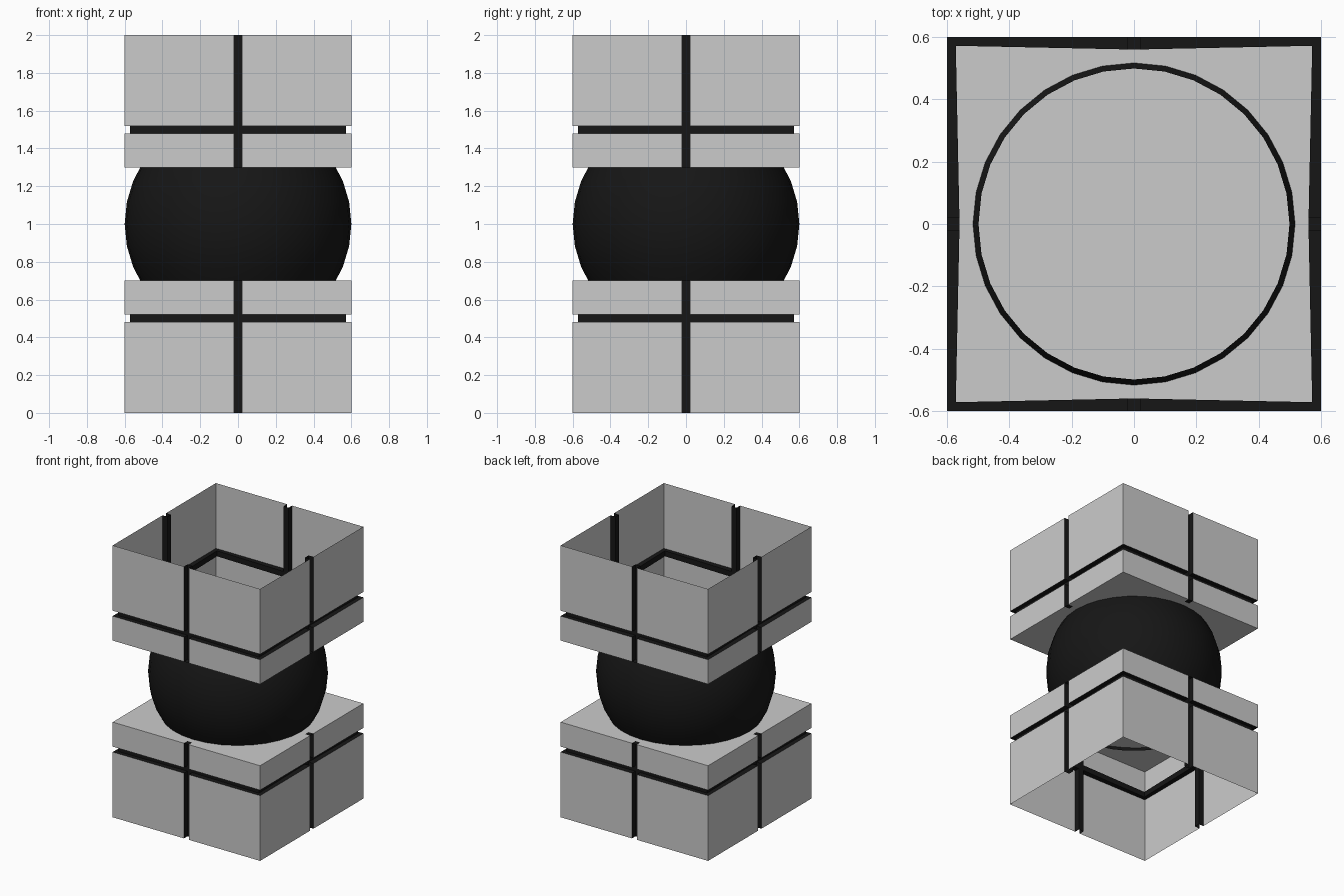
import bpy, bmesh, math
from mathutils import Matrix

if "Cube" in bpy.data.objects:
    bpy.data.objects.remove(bpy.data.objects["Cube"])

black = bpy.data.materials.new("black")
black.diffuse_color = (0.008, 0.008, 0.008, 1)
black.use_nodes = True
black.node_tree.nodes["Principled BSDF"].inputs["Base Color"].default_value = black.diffuse_color

O, M, C, H = 0.6, 0.56, 0.5717, 0.02     # wall, groove back, groove corner, half groove width
Z0, Z1, Z2, Z3 = 0.3, 0.48, 0.52, 1.0    # heights measured from the middle of the model


def finish(bm, name, mat=None, mirror=False):
    bmesh.ops.remove_doubles(bm, verts=bm.verts, dist=1e-4)
    bmesh.ops.recalc_face_normals(bm, faces=bm.faces)
    me = bpy.data.meshes.new(name)
    bm.to_mesh(me)
    bm.free()
    ob = bpy.data.objects.new(name, me)
    ob.location.z = 1
    bpy.context.collection.objects.link(ob)
    if mat:
        me.materials.append(mat)
    if mirror:
        mod = ob.modifiers.new("mirror", 'MIRROR')
        mod.use_axis = (False, False, True)
        mod.use_mirror_merge = False
    return ob


def face(bm, rot, pts):
    bm.faces.new([bm.verts.new(rot @ Matrix.Translation(p).translation) for p in pts])


def wall(bm, rot, a, b, z0, z1):
    face(bm, rot, [(*a, z0), (*b, z0), (*b, z1), (*a, z1)])


shell, groove = bmesh.new(), bmesh.new()
floor = []
for k in range(4):
    rot = Matrix.Rotation(k * math.pi / 2, 3, 'Z')
    # vertical groove back and its end at the closed face
    wall(groove, rot, (-H, -M), (H, -M), Z0, Z3)
    face(groove, rot, [(-H, -O, Z0), (H, -O, Z0), (H, -M, Z0), (-H, -M, Z0)])
    for s in (-1, 1):
        # grey panels and groove sides below and above the horizontal groove
        for z0, z1 in ((Z0, Z1), (Z2, Z3)):
            wall(shell, rot, (s * O, -O), (s * H, -O), z0, z1)
            wall(groove, rot, (s * H, -O), (s * H, -M), z0, z1)
        # horizontal groove back and ledges
        wall(groove, rot, (s * C, -C), (s * H, -M), Z1, Z2)
        for z in (Z1, Z2):
            face(groove, rot, [(s * O, -O, z), (s * H, -O, z), (s * H, -M, z), (s * C, -C, z)])
    for x, y in ((-O, -O), (-H, -O), (-H, -M), (H, -M), (H, -O)):
        floor.append(rot @ Matrix.Translation((x, y, Z0)).translation)

# closed face towards the ball
shell.faces.new([shell.verts.new(p) for p in floor])
finish(shell, "box_panels", mirror=True)
finish(groove, "box_grooves", black, mirror=True)

# ball with both caps removed just inside the boxes
ball = bmesh.new()
bmesh.ops.create_uvsphere(ball, u_segments=32, v_segments=16, radius=0.6)
bmesh.ops.delete(ball, geom=[v for v in ball.verts if abs(v.co.z) > 0.34], context='VERTS')
for f in ball.faces:
    f.smooth = True
finish(ball, "middle_ball", black)
